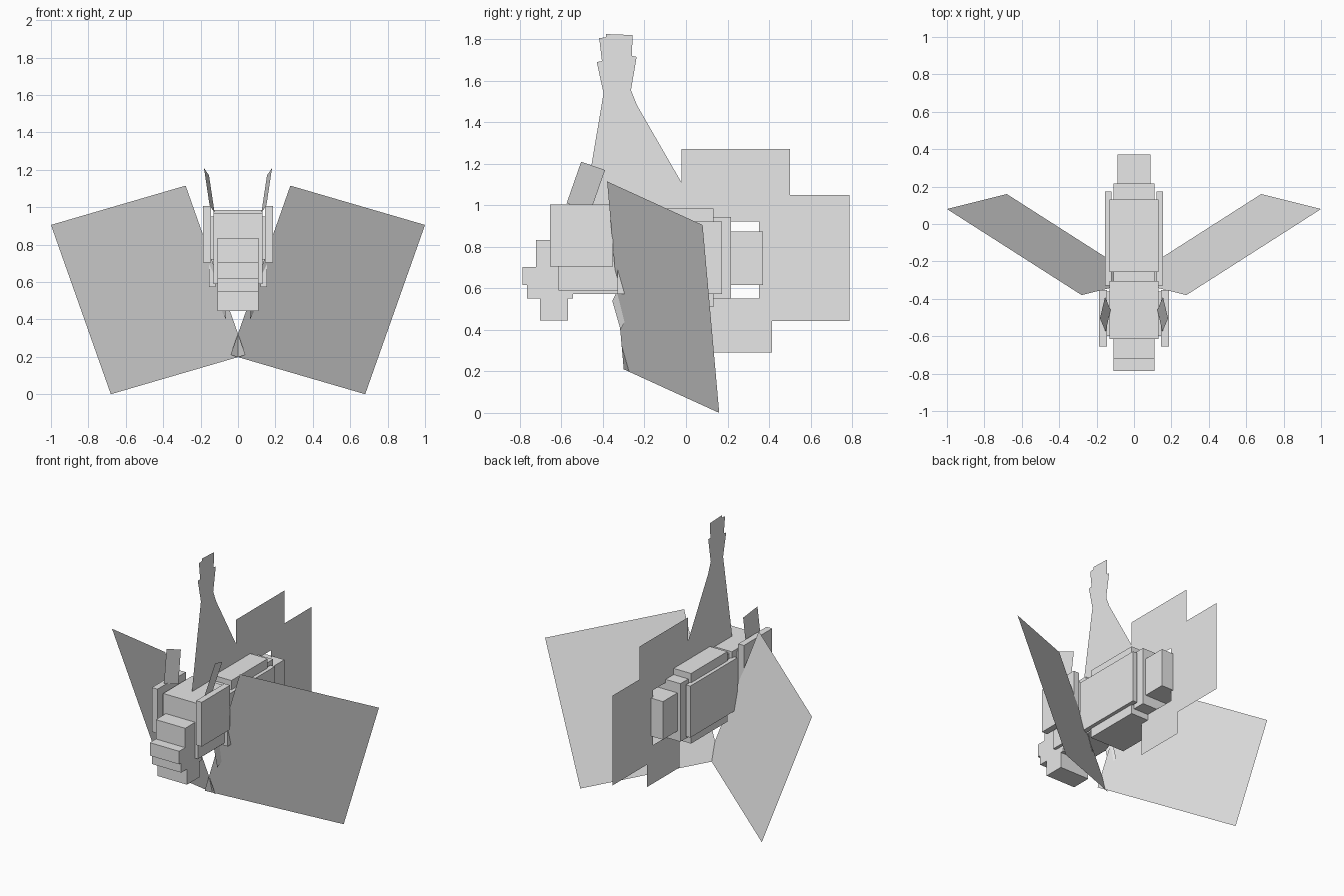
import bpy

cube = bpy.data.objects.get("Cube")
if cube:
    bpy.data.objects.remove(cube, do_unlink=True)

grey = bpy.data.materials.new("plain_grey")
grey.use_nodes = True
grey.diffuse_color = (0.8, 0.8, 0.8, 1)
grey.node_tree.nodes["Principled BSDF"].inputs["Base Color"].default_value = (0.8, 0.8, 0.8, 1)


def add_mesh(name, verts, faces):
    mesh = bpy.data.meshes.new(name)
    mesh.from_pydata(verts, [], faces)
    mesh.materials.append(grey)
    obj = bpy.data.objects.new(name, mesh)
    bpy.context.collection.objects.link(obj)
    return obj


def box(name, xs, ys, zs):
    verts = [(x, y, z) for x in xs for y in ys for z in zs]
    faces = [(0, 1, 3, 2), (4, 6, 7, 5), (0, 4, 5, 1),
             (2, 3, 7, 6), (0, 2, 6, 4), (1, 5, 7, 3)]
    return add_mesh(name, verts, faces)


def centred_box(name, half_width, ys, zs):
    return box(name, (-half_width, half_width), ys, zs)


def sheet(name, points):
    return add_mesh(name, points, [tuple(range(len(points)))])


def upright_sheet(name, profile):
    return sheet(name, [(0, y, z) for y, z in profile])


def sheet_pair(name, a, b, c):
    # Parallelogram from three corners, on both sides
    d = tuple(a[i] + c[i] - b[i] for i in range(3))
    for side, s in (("left", 1), ("right", -1)):
        sheet(side + "_" + name, [(s * x, y, z) for x, y, z in (a, b, c, d)])


# Body, from head to tail root
centred_box("head", 0.13, (-0.615, -0.305), (0.59, 0.965))
centred_box("throat", 0.11, (-0.59, -0.25), (0.573, 0.95))
centred_box("body", 0.13, (-0.257, 0.132), (0.51, 0.985))
centred_box("rear_body", 0.11, (0.1, 0.217), (0.55, 0.943))
centred_box("tail_root", 0.088, (0.2, 0.372), (0.617, 0.875))

# Snout and mouth
centred_box("snout", 0.11, (-0.722, -0.545), (0.55, 0.834))
centred_box("upper_lip", 0.11, (-0.787, -0.7), (0.615, 0.703))
centred_box("lower_lip", 0.11, (-0.765, -0.7), (0.55, 0.615))
centred_box("chin", 0.11, (-0.703, -0.568), (0.445, 0.55))

# Raised plates on the sides
for side, s in (("left", 1), ("right", -1)):
    box(side + "_cheek", sorted((s * 0.145, s * 0.187)), (-0.655, -0.352), (0.705, 1.005))
    box(side + "_cheek_base", sorted((s * 0.12, s * 0.147)), (-0.6, -0.36), (0.72, 0.95))
    box(side + "_flank", sorted((s * 0.12, s * 0.154)), (-0.33, 0.174), (0.573, 0.922))

# Paired fins
sheet_pair("side_fin", (0.28, -0.38, 1.115), (1, 0.08, 0.905), (0.68, 0.16, 0))
sheet_pair("brow_fin", (0.182, -0.505, 1.21), (0.155, -0.39, 1.17), (0.125, -0.46, 0.97))
sheet_pair("belly_fin", (0.07, -0.355, 0.54), (0.1, -0.325, 0.6), (0.095, -0.285, 0.46))

# Tall back fin
upright_sheet("back_fin", [
    (-0.495, 0.96), (-0.397, 1.54), (-0.43, 1.69), (-0.405, 1.695), (-0.418, 1.805),
    (-0.385, 1.81), (-0.385, 1.825), (-0.258, 1.82), (-0.26, 1.72), (-0.238, 1.715),
    (-0.265, 1.555), (-0.235, 1.48), (-0.022, 1.11), (0.06, 0.97)])

# Stepped tail fin
upright_sheet("tail_fin", [
    (-0.022, 0.922), (-0.022, 1.272), (0.5, 1.272), (0.5, 1.05), (0.787, 1.05),
    (0.787, 0.442), (0.415, 0.442), (0.415, 0.29), (0.07, 0.29), (0.07, 0.55),
    (0.352, 0.55), (0.352, 0.922)])
